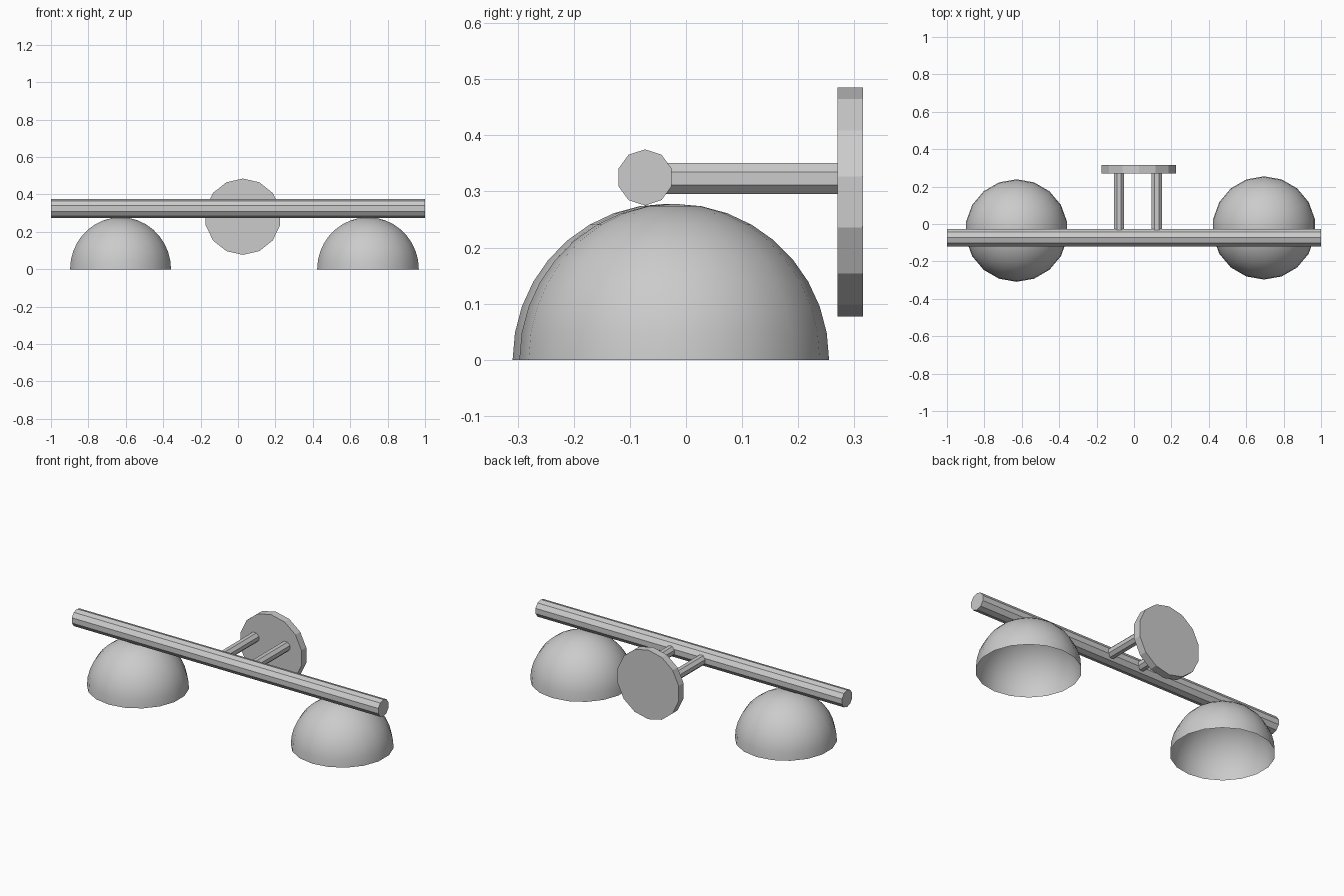
import bpy, bmesh, math
from mathutils import Matrix, Vector

if "Cube" in bpy.data.objects:
    bpy.data.objects.remove(bpy.data.objects["Cube"])

metal = bpy.data.materials.new("grey_metal")
metal.diffuse_color = (0.6, 0.6, 0.6, 1)
metal.use_nodes = True
metal.node_tree.nodes["Principled BSDF"].inputs["Base Color"].default_value = metal.diffuse_color


def finish(bm, name, smooth_angle):
    mesh = bpy.data.meshes.new(name)
    bm.to_mesh(mesh)
    bm.free()
    mesh.materials.append(metal)
    ob = bpy.data.objects.new(name, mesh)
    bpy.context.collection.objects.link(ob)
    bpy.ops.object.select_all(action='DESELECT')
    ob.select_set(True)
    bpy.context.view_layer.objects.active = ob
    bpy.ops.object.shade_smooth_by_angle(angle=math.radians(smooth_angle))
    return ob


def rod(name, a, b, radius, sides, turn=0.0):
    """Capped prism running from a to b."""
    a, b = Vector(a), Vector(b)
    bm = bmesh.new()
    rot = (b - a).to_track_quat('Z', 'Y').to_matrix().to_4x4()
    mat = Matrix.Translation((a + b) / 2) @ rot @ Matrix.Rotation(math.radians(turn), 4, 'Z')
    bmesh.ops.create_cone(bm, cap_ends=True, segments=sides, radius1=radius,
                          radius2=radius, depth=(b - a).length, matrix=mat)
    return finish(bm, name, 20)


def dome(name, x, y, radius, height):
    """Open, hollow half-sphere shade standing on the ground."""
    bm = bmesh.new()
    bmesh.ops.create_uvsphere(bm, u_segments=18, v_segments=18, radius=1)
    bmesh.ops.delete(bm, geom=[v for v in bm.verts if v.co.z < -0.01], context='VERTS')
    bmesh.ops.transform(bm, verts=bm.verts, matrix=Matrix.Translation((x, y, 0)) @
                        Matrix.Diagonal((radius, radius, height, 1)))
    return finish(bm, name, 40)


# Long horizontal bar
rod("cross_bar", (-1, -0.073, 0.325), (1, -0.073, 0.325), 0.05, 10)

# Two bowl-shaped shades under the bar
dome("left_shade", -0.628, -0.035, 0.274, 0.278)
dome("right_shade", 0.695, -0.021, 0.276, 0.278)

# Two arms back to the wall
for side, x in (("left", -0.08), ("right", 0.122)):
    rod(side + "_arm", (x, -0.06, 0.323), (x, 0.275, 0.323), 0.03, 8, 22.5)

# Round wall plate
rod("wall_plate", (0.026, 0.27, 0.281), (0.026, 0.315, 0.281), 0.204, 14)
